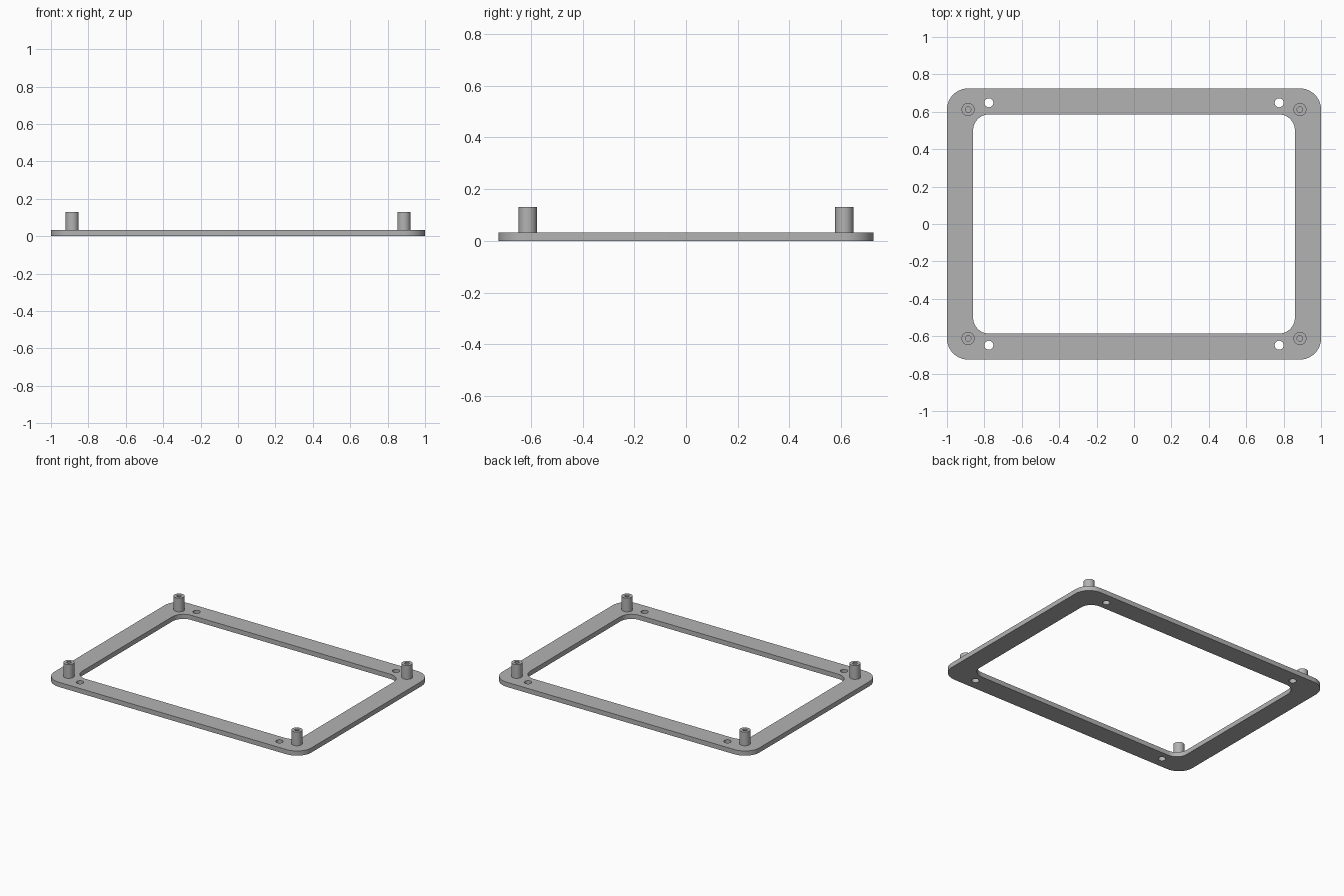
import bpy, bmesh
from math import cos, sin, pi, radians

cube = bpy.data.objects.get("Cube")
if cube:
    bpy.data.objects.remove(cube, do_unlink=True)

PLATE_TOP = 0.033
POST_TOP = 0.13
CORNERS = [(1, 1), (-1, 1), (-1, -1), (1, -1)]

grey = bpy.data.materials.new("plain grey")
grey.use_nodes = True
grey.diffuse_color = (0.45, 0.45, 0.45, 1)
grey.node_tree.nodes["Principled BSDF"].inputs["Base Color"].default_value = grey.diffuse_color


def finish(bm, name):
    bmesh.ops.recalc_face_normals(bm, faces=bm.faces)
    mesh = bpy.data.meshes.new(name)
    bm.to_mesh(mesh)
    bm.free()
    mesh.materials.append(grey)
    obj = bpy.data.objects.new(name, mesh)
    bpy.context.collection.objects.link(obj)
    bpy.ops.object.select_all(action="DESELECT")
    obj.select_set(True)
    bpy.context.view_layer.objects.active = obj
    bpy.ops.object.shade_smooth_by_angle(angle=radians(35))
    return obj


def circle(x, y, r, n=32):
    return [(x + r * cos(2 * pi * i / n), y + r * sin(2 * pi * i / n)) for i in range(n)]


def rounded_rectangle(hx, hy, r, steps=12):
    points = []
    for q, (sx, sy) in enumerate(CORNERS):
        for i in range(steps + 1):
            a = (q + i / steps) * pi / 2
            points.append((sx * (hx - r) + r * cos(a), sy * (hy - r) + r * sin(a)))
    return points


# Flat frame with a window and four screw holes
loops = [rounded_rectangle(1.0, 0.725, 0.113), rounded_rectangle(0.86, 0.586, 0.085)]
loops += [circle(sx * 0.776, sy * 0.648, 0.024) for sx, sy in CORNERS]
bm = bmesh.new()
for loop in loops:
    verts = [bm.verts.new((x, y, 0)) for x, y in loop]
    for a, b in zip(verts, verts[1:] + verts[:1]):
        bm.edges.new((a, b))
bmesh.ops.triangle_fill(bm, edges=bm.edges[:], use_beauty=True)
extruded = bmesh.ops.extrude_face_region(bm, geom=bm.faces[:], use_keep_orig=True)
top = [v for v in extruded["geom"] if isinstance(v, bmesh.types.BMVert)]
bmesh.ops.translate(bm, verts=top, vec=(0, 0, PLATE_TOP))
finish(bm, "frame_plate")

# Hollow standoff posts, turned from a profile
profile = [(0.035, PLATE_TOP), (0.035, POST_TOP), (0.015, POST_TOP), (0.015, PLATE_TOP)]
for (sx, sy), name in zip(CORNERS, ("back_left", "back_right", "front_right", "front_left")):
    bm = bmesh.new()
    verts = [bm.verts.new((r, 0, z)) for r, z in profile]
    edges = [bm.edges.new(pair) for pair in zip(verts, verts[1:])]
    bmesh.ops.spin(bm, geom=verts + edges, cent=(0, 0, 0), axis=(0, 0, 1),
                   angle=2 * pi, steps=32, use_merge=True)
    bmesh.ops.remove_doubles(bm, verts=bm.verts, dist=0.0001)
    post = finish(bm, "standoff_post_" + name)
    post.location = (sx * 0.887, sy * 0.612, 0)
